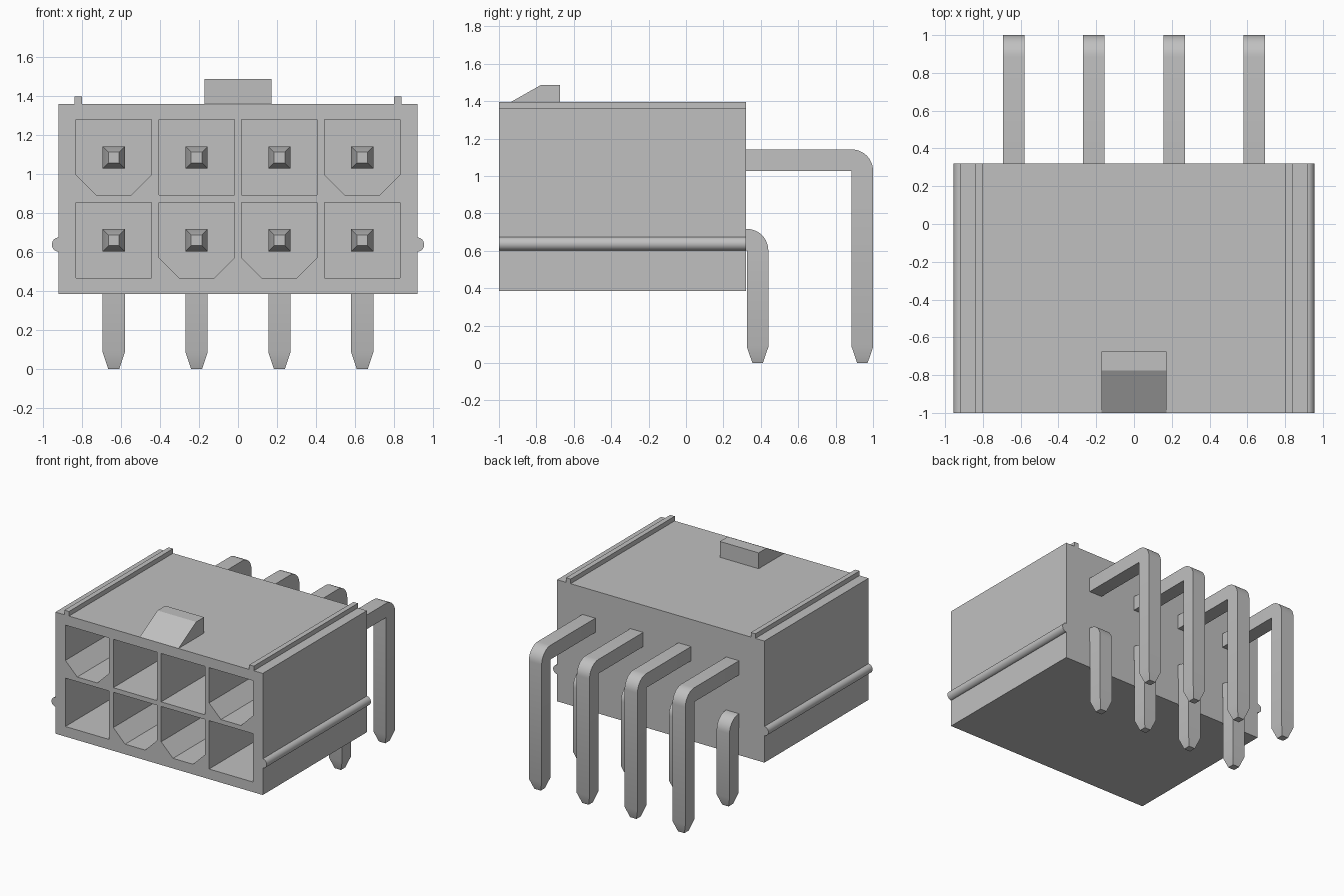
import bpy, bmesh, math
from mathutils import Vector

cube = bpy.data.objects.get("Cube")
if cube:
    bpy.data.objects.remove(cube, do_unlink=True)

# Single grey plastic / metal colour
GREY = (0.53, 0.53, 0.53, 1.0)
grey = bpy.data.materials.new("neutral_grey")
grey.use_nodes = True
grey.diffuse_color = GREY
grey.node_tree.nodes["Principled BSDF"].inputs["Base Color"].default_value = GREY

FRONT, BACK = -1.0, 0.32
COLUMNS = [-0.6375, -0.2125, 0.2125, 0.6375]
TOP_ROW, LOW_ROW = 1.085, 0.66


def make_object(name, bm, smooth=False):
    bmesh.ops.remove_doubles(bm, verts=bm.verts, dist=1e-5)
    bmesh.ops.recalc_face_normals(bm, faces=bm.faces)
    mesh = bpy.data.meshes.new(name)
    bm.to_mesh(mesh)
    bm.free()
    obj = bpy.data.objects.new(name, mesh)
    bpy.context.collection.objects.link(obj)
    mesh.materials.append(grey)
    if smooth:
        bpy.ops.object.select_all(action='DESELECT')
        obj.select_set(True)
        bpy.context.view_layer.objects.active = obj
        bpy.ops.object.shade_smooth_by_angle(angle=math.radians(25))
    return obj


def extrude_profile(bm, points, offset):
    """Closed 3D outline swept along an offset into a solid."""
    face = bm.faces.new([bm.verts.new(p) for p in points])
    ext = bmesh.ops.extrude_face_region(bm, geom=[face], use_keep_orig=True)
    moved = [g for g in ext["geom"] if isinstance(g, bmesh.types.BMVert)]
    bmesh.ops.translate(bm, verts=moved, vec=offset)


def prism_y(bm, outline, y0, y1):
    extrude_profile(bm, [(x, y0, z) for x, z in outline], Vector((0, y1 - y0, 0)))


def rect(x0, x1, z0, z1):
    return [(x0, z0), (x1, z0), (x1, z1), (x0, z1)]


# Housing block
bm = bmesh.new()
prism_y(bm, rect(-0.92, 0.92, 0.385, 1.36), FRONT, BACK)
housing = make_object("housing", bm)

# Sockets: square, or with the two lower corners cut off
bm = bmesh.new()
H, C = 0.194, 0.105
for row, keyed in ((TOP_ROW, (0, 3)), (LOW_ROW, (1, 2))):
    for i, x in enumerate(COLUMNS):
        outline = rect(x - H, x + H, row - H, row + H)
        if i in keyed:
            outline = [(x - H + C, row - H), (x + H - C, row - H),
                       (x + H, row - H + C), (x + H, row + H),
                       (x - H, row + H), (x - H, row - H + C)]
        prism_y(bm, outline, FRONT - 0.1, 0.1)
cutter = make_object("socket_cutter", bm)
cutter.hide_render = True

cut = housing.modifiers.new("sockets", 'BOOLEAN')
cut.operation = 'DIFFERENCE'
cut.solver = 'EXACT'
cut.object = cutter
bpy.context.view_layer.objects.active = housing
bpy.ops.object.modifier_apply(modifier=cut.name)
bpy.data.objects.remove(cutter, do_unlink=True)

# Top rails and rounded side beads, one of each per side
for side, s in (("left", 1), ("right", -1)):
    bm = bmesh.new()
    prism_y(bm, rect(s * 0.80, s * 0.84, 1.35, 1.397), FRONT, BACK)
    make_object(side + "_top_rail", bm)

    bm = bmesh.new()
    arc = [math.radians(-90 + 180 * k / 16) for k in range(17)]
    bead = [(s * (0.918 + 0.037 * math.cos(a)), 0.638 + 0.037 * math.sin(a)) for a in arc]
    bead += [(s * 0.90, 0.675), (s * 0.90, 0.601)]
    prism_y(bm, bead, FRONT, BACK)
    make_object(side + "_side_bead", bm, smooth=True)

# Latch ramp on the top
bm = bmesh.new()
ramp = [(-1.0, 1.36), (-0.775, 1.487), (-0.675, 1.487), (-0.675, 1.35), (-1.0, 1.35)]
extrude_profile(bm, [(-0.172, y, z) for y, z in ramp], Vector((0.344, 0, 0)))
make_object("latch_ramp", bm)


# Bent contact pins, lofted from rectangular sections
W, T, R = 0.057, 0.028, 0.114


def make_pin(name, x, row, y_leg):
    """y_leg is the front face of the downward leg."""
    z_in = row - W
    sections = [((-0.50, row + T), (-0.50, row - T), T),
                ((-0.42, row + W), (-0.42, row - W), W)]
    for k in range(13):
        a = math.radians(90 - 90 * k / 12)
        sections.append(((y_leg + R * math.cos(a), z_in + R * math.sin(a)),
                         (y_leg, z_in), W))
    mid = y_leg + W
    sections += [((mid + W, 0.085), (mid - W, 0.085), W),
                 ((mid + T, 0.0), (mid - T, 0.0), T)]
    bm = bmesh.new()
    rings = []
    for (oy, oz), (iy, iz), w in sections:
        rings.append([bm.verts.new(p) for p in
                      ((x - w, oy, oz), (x + w, oy, oz), (x + w, iy, iz), (x - w, iy, iz))])
    for a, b in zip(rings, rings[1:]):
        for j in range(4):
            k = (j + 1) % 4
            quad = [a[j], a[k], b[k], b[j]]
            # The inner corner is a single sharp edge
            if j == 2 and (a[2].co - b[2].co).length < 1e-6:
                continue
            bm.faces.new(quad)
    bm.faces.new(rings[0])
    bm.faces.new(rings[-1])
    make_object(name, bm, smooth=True)


for i, x in enumerate(COLUMNS, 1):
    make_pin(f"upper_pin_{i}", x, TOP_ROW, 0.886)
    make_pin(f"lower_pin_{i}", x, LOW_ROW, 0.326)
